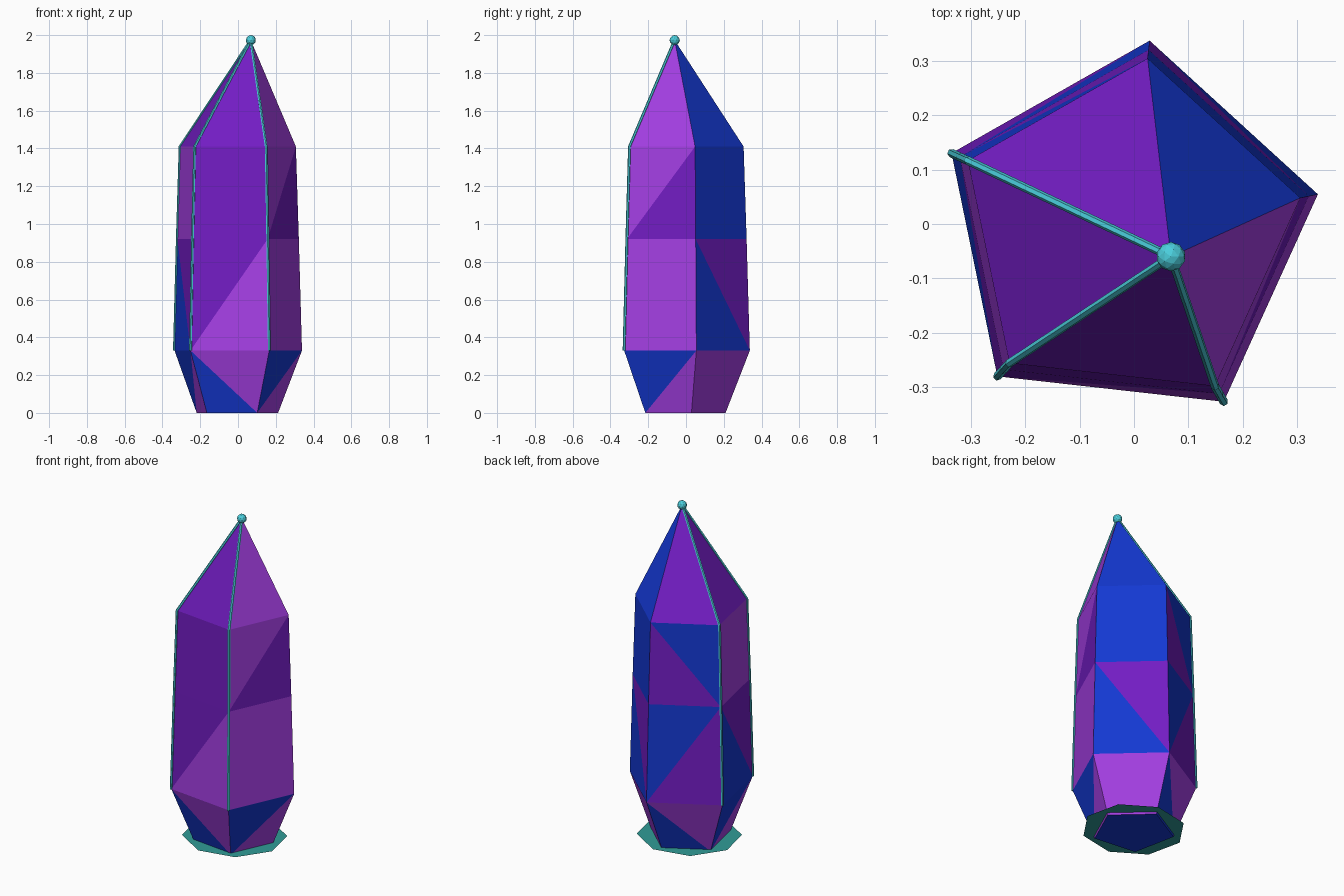
import bpy, bmesh
from math import sin, cos, radians
from mathutils import Vector

if "Cube" in bpy.data.objects:
    bpy.data.objects.remove(bpy.data.objects["Cube"])

CX, CY, PHASE = -0.011, -0.017, 11.6
APEX = Vector((0.068, -0.06, 1.973))
RINGS = [(0.0, 0.228), (0.33, 0.357), (0.92, 0.340), (1.41, 0.324)]


def material(name, rgb):
    m = bpy.data.materials.new(name)
    m.diffuse_color = (*rgb, 1)
    m.use_nodes = True
    m.node_tree.nodes["Principled BSDF"].inputs["Base Color"].default_value = m.diffuse_color
    return m


MATS = {"M": material("lilac", (0.38, 0.05, 0.79)),
        "V": material("violet", (0.17, 0.012, 0.55)),
        "B": material("blue", (0.007, 0.04, 0.65))}
TEAL = material("teal", (0.07, 0.62, 0.72))
DARK_TEAL = material("dark_teal", (0.03, 0.33, 0.31))


def ring_point(row, i):
    z, r = RINGS[row]
    a = radians(PHASE + 72 * i)
    return Vector((CX + r * cos(a), CY + r * sin(a), z))


def finish(bm, name, mats):
    me = bpy.data.meshes.new(name)
    bm.to_mesh(me)
    bm.free()
    for m in mats:
        me.materials.append(m)
    ob = bpy.data.objects.new(name, me)
    bpy.context.collection.objects.link(ob)
    return ob


# Crystal body: per side, each row gives diagonal, upper colour, lower colour; then the tip colour
SIDES = ["\\MM \\VB \\BB B",
         "\\MB /BV \\BV V",
         "/BM \\VB \\MM V",
         "\\MB /VM \\VV V",
         "/BM /MM /MV M"]
bm = bmesh.new()
v = [[bm.verts.new(ring_point(r, i)) for i in range(5)] for r in range(4)]
tip = bm.verts.new(APEX)


def face(verts, key):
    bm.faces.new(verts).material_index = "MVB".index(key)


for i, side in enumerate(SIDES):
    j = (i + 1) % 5
    *rows, top = side.split()
    for r, (diag, up, low) in enumerate(rows):
        a, b, c, d = v[r][i], v[r][j], v[r + 1][j], v[r + 1][i]
        if diag == "/":
            face((a, c, d), up)
            face((a, b, c), low)
        else:
            face((b, c, d), up)
            face((a, b, d), low)
    face((v[3][i], v[3][j], tip), top)
face(v[0][::-1], "B")
finish(bm, "crystal_body", MATS.values())

# Glowing strips along the three front edges
for i, label in ((2, "left"), (3, "front_left"), (4, "front_right")):
    cu = bpy.data.curves.new(label + "_edge_strip", "CURVE")
    cu.dimensions = "3D"
    cu.bevel_depth = 0.008
    cu.bevel_resolution = 1
    cu.use_fill_caps = True
    pts = [ring_point(r, i) for r in (1, 2, 3)] + [APEX]
    sp = cu.splines.new("POLY")
    sp.points.add(len(pts) - 1)
    for p, co in zip(sp.points, pts):
        p.co = (*co, 1)
    sp.use_smooth = False
    cu.materials.append(TEAL)
    bpy.context.collection.objects.link(bpy.data.objects.new(label + "_edge_strip", cu))

# Tip bead
bm = bmesh.new()
bmesh.ops.create_icosphere(bm, subdivisions=2, radius=0.027)
finish(bm, "tip_bead", [TEAL]).location = APEX

# Thin eight-sided base plate, just above the crystal's underside
bm = bmesh.new()
bm.faces.new([bm.verts.new((CX + 0.293 * cos(a), CY + 0.28 * sin(a), 0.012))
              for a in (radians(34.5 + 45 * k) for k in range(8))])
finish(bm, "base_plate", [DARK_TEAL])
